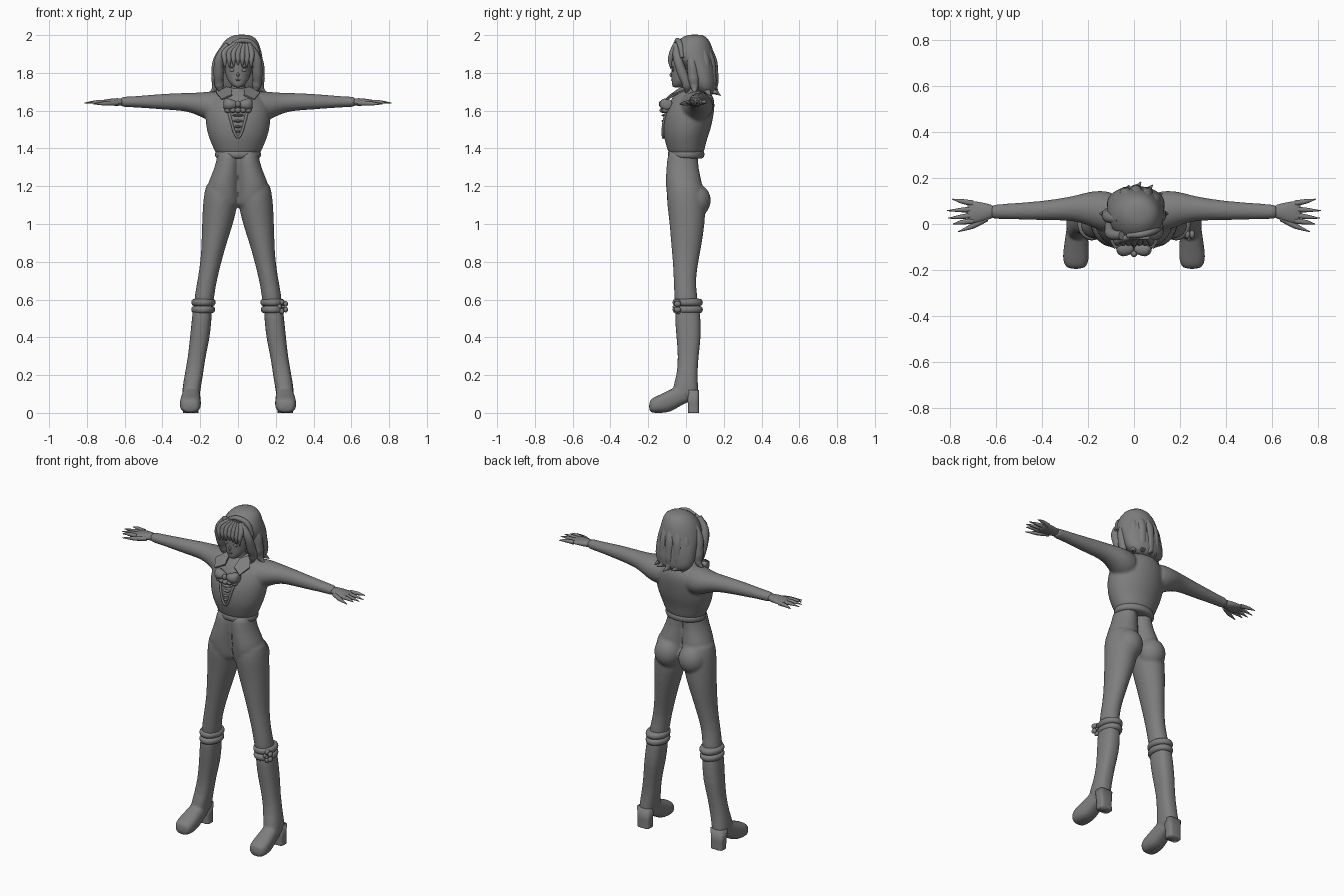
import bpy, bmesh, math
from mathutils import Vector

if "Cube" in bpy.data.objects:
    bpy.data.objects.remove(bpy.data.objects["Cube"], do_unlink=True)

grey = bpy.data.materials.new("plain grey")
grey.use_nodes = True
GREY = (0.21, 0.21, 0.21, 1)
grey.diffuse_color = GREY
grey.node_tree.nodes["Principled BSDF"].inputs["Base Color"].default_value = GREY

# Position of the lengthwise, first and second coordinate for each loft direction
ORDER = {"x": (2, 0, 1), "y": (0, 2, 1), "z": (0, 1, 2)}


def add_loft(bm, axis, rings, power=1.0, sides=24):
    """Skin rounded sections given as (station, low u, high u, low v, high v)."""
    loops = []
    for station, u_low, u_high, v_low, v_high in rings:
        loop = []
        for i in range(sides):
            angle = math.tau * i / sides
            c, s = math.cos(angle), math.sin(angle)
            u = (u_low + u_high + (u_high - u_low) * math.copysign(abs(c) ** power, c)) / 2
            v = (v_low + v_high + (v_high - v_low) * math.copysign(abs(s) ** power, s)) / 2
            place = {"x": (station, u, v), "y": (u, station, v), "z": (u, v, station)}[axis]
            loop.append(bm.verts.new(place))
        loops.append(loop)
    for lower, upper in zip(loops, loops[1:]):
        for i in range(sides):
            j = (i + 1) % sides
            bm.faces.new((lower[i], lower[j], upper[j], upper[i]))
    bm.faces.new(loops[0])
    bm.faces.new(loops[-1])


def add_ball(bm, center, size):
    ball = bmesh.ops.create_uvsphere(bm, u_segments=20, v_segments=12, radius=1)["verts"]
    for vert in ball:
        vert.co = Vector(a * b for a, b in zip(vert.co, size)) + Vector(center)


def finish(name, mesh, mirror=False, subdivide=0, blend=0.0, smooth=4):
    ob = bpy.data.objects.new(name, mesh)
    bpy.context.collection.objects.link(ob)
    mesh.materials.clear()
    mesh.materials.append(grey)
    for poly in mesh.polygons:
        poly.use_smooth = True
        poly.material_index = 0
    if subdivide:
        ob.modifiers.new("rounding", "SUBSURF").levels = subdivide
        ob.modifiers["rounding"].render_levels = subdivide
    if mirror:
        ob.modifiers.new("other side", "MIRROR").use_mirror_merge = False
    if blend:
        fuse = ob.modifiers.new("fuse", "REMESH")
        fuse.mode = "VOXEL"
        fuse.voxel_size = blend
        fuse.use_smooth_shade = True
        soft = ob.modifiers.new("soften", "SMOOTH")
        soft.iterations = smooth
    return ob


def part(name, lofts=(), balls=(), power=1.0, subdivide=1, **options):
    bm = bmesh.new()
    for axis, rings in lofts:
        add_loft(bm, axis, rings, power)
    for center, size in balls:
        add_ball(bm, center, size)
    bmesh.ops.recalc_face_normals(bm, faces=bm.faces)
    mesh = bpy.data.meshes.new(name)
    bm.to_mesh(mesh)
    bm.free()
    return finish(name, mesh, subdivide=subdivide, **options)


def strands(name, paths, **options):
    """Tapering tubes through points given as (x, y, z, radius)."""
    curve = bpy.data.curves.new(name + "_path", "CURVE")
    curve.dimensions = "3D"
    curve.bevel_depth = 1
    curve.bevel_resolution = 3
    curve.resolution_u = 8
    curve.use_fill_caps = True
    for path in paths:
        spline = curve.splines.new("BEZIER")
        spline.bezier_points.add(len(path) - 1)
        for knot, (x, y, z, radius) in zip(spline.bezier_points, path):
            knot.co = (x, y, z)
            knot.radius = radius
            knot.handle_left_type = knot.handle_right_type = "AUTO"
    helper = bpy.data.objects.new(name + "_path", curve)
    bpy.context.collection.objects.link(helper)
    bpy.context.view_layer.update()
    graph = bpy.context.evaluated_depsgraph_get()
    mesh = bpy.data.meshes.new_from_object(helper.evaluated_get(graph))
    bpy.data.objects.remove(helper, do_unlink=True)
    return finish(name, mesh, **options)


def plate(name, points, thickness=0.008):
    mesh = bpy.data.meshes.new(name)
    mesh.from_pydata(points, [], [range(len(points))])
    ob = finish(name, mesh, mirror=True)
    ob.modifiers.new("thickness", "SOLIDIFY").thickness = thickness
    for poly in mesh.polygons:
        poly.use_smooth = False


def even(rings):
    """Sections symmetric in x, given as (z, half width, front, back)."""
    return [(z, -half, half, front, back) for z, half, front, back in rings]


# Trousers: hips, thighs and seat fused together
hips = even([(1.4, .11, -.095, .075), (1.33, .113, -.102, .06), (1.26, .14, -.107, .075),
             (1.2, .168, -.108, .09), (1.13, .16, -.1, .09), (1.08, .08, -.07, .06)])
thigh = [(1.24, .01, .165, -.09, .08), (1.16, -.003, .18, -.104, .1), (1.1, .002, .187, -.1, .105),
         (1.0, .025, .191, -.087, .1), (.9, .06, .193, -.08, .085), (.8, .087, .199, -.07, .066),
         (.7, .113, .215, -.065, .05), (.62, .125, .23, -.063, .06), (.54, .135, .238, -.06, .07)]
left_hips = [(z, -.01, high, front, back) for z, low, high, front, back in hips]
part("trousers", [("z", left_hips), ("z", thigh)],
     [((.082, .05, 1.125), (.083, .083, .09))], mirror=True, blend=.008, smooth=6)

# Boots: shaft and rounded foot, block heel, two rolled cuffs
shaft = [(.6, .133, .237, -.058, .07), (.5, .14, .243, -.06, .077), (.4, .148, .255, -.05, .08),
         (.3, .172, .264, -.042, .066), (.2, .185, .283, -.047, .06), (.13, .198, .295, -.075, .065),
         (.07, .203, .297, -.06, .07)]
foot = [(.04, .21, .285, .065, .14), (-.03, .2, .295, .04, .15), (-.08, .198, .302, .003, .125),
        (-.13, .195, .31, -.001, .1), (-.17, .198, .308, -.001, .083), (-.197, .215, .29, .004, .066)]
part("boots", [("z", shaft), ("y", foot)], power=.8, mirror=True, blend=.007, smooth=3)
heel = [(.12, .205, .295, .0, .07), (.05, .21, .29, .01, .068), (.005, .21, .29, .01, .07),
        (0, .21, .29, .01, .07)]
part("boot_heels", [("z", heel)], power=.5, mirror=True, subdivide=0)
cuffs = []
for base, swell in ((.53, 0), (.568, .003)):
    outline = [(base + rise, .133 - grow - swell, .236 + grow, -.06 - grow, .078 + grow)
               for rise, grow in ((-.004, -.01), (0, .008), (.018, .014), (.034, .008), (.038, -.01))]
    cuffs.append(("z", outline))
part("boot_cuffs", cuffs, mirror=True)

# Flower clasp on the left boot
petals = [((.238 + .018 * math.cos(a), -.045, .562 + .026 * math.sin(a)), (.012, .018, .015))
          for a in (math.tau * (k + .5) / 5 for k in range(5))]
part("boot_clasp", balls=petals + [((.238, -.06, .562), (.008, .012, .008))], subdivide=0)

# Jacket: chest and sleeves fused together
chest = even([(1.35, .112, -.088, .09), (1.4, .13, -.1, .1), (1.45, .153, -.117, .112),
              (1.5, .168, -.122, .132), (1.56, .175, -.12, .144), (1.62, .172, -.1, .154),
              (1.67, .14, -.075, .15), (1.71, .075, -.04, .12), (1.73, .04, -.01, .09)])
sleeve = [(.06, -.05, .14, 1.53, 1.71), (.15, -.03, .147, 1.54, 1.702), (.2, -.005, .14, 1.57, 1.697),
          (.25, .01, .125, 1.59, 1.694), (.3, .016, .115, 1.6, 1.694), (.4, .016, .1, 1.606, 1.689),
          (.5, .019, .093, 1.614, 1.681), (.58, .022, .086, 1.619, 1.674), (.63, .02, .086, 1.617, 1.676)]
half_chest = [(z, -.02, high, front, back) for z, low, high, front, back in chest]
part("jacket", [("z", chest), ("x", sleeve)], mirror=True, blend=.008, smooth=5)
hem = [(1.345, .105, -.08, .08), (1.35, .12, -.094, .095), (1.368, .124, -.098, .1),
       (1.385, .12, -.095, .096), (1.395, .11, -.085, .085)]
part("jacket_hem", [("z", even(hem))])

# Neckline edging and shirt bands
strands("neckline", [[(.052, -.098, 1.61, .008), (.035, -.118, 1.54, .007), (.012, -.122, 1.47, .007),
                      (0, -.12, 1.455, .006)]], mirror=True)
part("shirt_bands", balls=[((0, -.115, z), (w, .014, .007)) for z, w in
                           ((1.575, .03), (1.545, .026), (1.515, .02), (1.49, .012))], subdivide=0)

# Hands with tapering fingers
palm = [(.6, .028, .078, 1.628, 1.666), (.64, .018, .09, 1.624, 1.667), (.69, .0, .1, 1.628, 1.662),
        (.73, .006, .1, 1.634, 1.655)]
part("palms", [("x", palm)], mirror=True)
fingers = [[(.7, base, 1.645, .013), (.75, (base + tip) / 2, 1.646, .01), (reach, tip, 1.641, .002)]
           for base, tip, reach in ((.014, .0, .787), (.038, .025, .808), (.064, .058, .812), (.09, .108, .79))]
fingers.append([(.64, .025, 1.64, .014), (.7, -.008, 1.638, .012), (.765, -.034, 1.635, .002)])
strands("fingers", fingers, mirror=True)

# Neck, choker and head
neck = even([(1.64, .045, -.03, .08), (1.69, .036, -.03, .055), (1.78, .036, -.03, .06)])
part("neck", [("z", neck)])
choker = even([(1.665, .046, -.045, .065), (1.675, .05, -.05, .07), (1.715, .043, -.04, .062),
               (1.72, .034, -.03, .055)])
part("choker", [("z", choker)])
skull = even([(1.722, .016, -.068, -.03), (1.735, .034, -.075, .0), (1.76, .056, -.076, .03),
              (1.8, .07, -.078, .09), (1.85, .076, -.08, .11), (1.91, .075, -.075, .11), (1.96, .05, -.03, .09)])
part("head", [("z", skull)])
part("eyes", balls=[((.031, -.069, 1.815), (.014, .006, .009)), ((.032, -.07, 1.832), (.017, .006, .003))],
     mirror=True, subdivide=0)
part("nose_and_lips", balls=[((0, -.077, 1.79), (.007, .01, .012)), ((0, -.073, 1.762), (.014, .006, .005))],
     subdivide=0)

# Hair: swept crown, side locks, fringe and flicked ends
crown = [(2.004, -.015, .055, .01, .085), (1.985, -.06, .1, -.03, .117), (1.94, -.095, .118, -.072, .14),
         (1.89, -.112, .13, -.082, .15), (1.86, -.116, .132, -.05, .154), (1.82, -.118, .134, .0, .16),
         (1.75, -.12, .136, .02, .167), (1.71, -.11, .12, .04, .165), (1.68, -.07, .08, .08, .15)]
part("hair", [("z", crown)])
for side, name in ((1, "left"), (-1, "right")):
    strands(name + "_hair_locks", [
        [(.05 * side, -.05, 1.95, .02), (.096 * side, -.045, 1.88, .024), (.102 * side, -.02, 1.8, .027),
         (.098 * side, .005, 1.73, .024), (.085 * side, .0, 1.69, .003)],
        [(.06 * side, .02, 1.95, .02), (.108 * side, .03, 1.86, .026), (.112 * side, .04, 1.77, .03),
         (.12 * side, .045, 1.72, .02), (.15 * side, .045, 1.695, .002)]])
fringe = []
for k in range(7):
    x = -.072 + .024 * k
    fringe.append([(.02 + x * .5, -.055, 1.955, .012), (x, -.073, 1.905, .016),
                   (x * .98, -.083, 1.87, .013), (x * .95, -.08, 1.84 - abs(x) * .25, .003)])
strands("fringe", fringe)
back_locks = []
for k, turn in enumerate((-50, -25, 0, 25, 50)):
    s, c = math.sin(math.radians(turn)), math.cos(math.radians(turn))
    drop = 1.68 + .012 * (k % 2)
    back_locks.append([(.02 + .075 * s, .03 + .075 * c, 1.95, .02), (.01 + .1 * s, .03 + .105 * c, 1.86, .03),
                       (.01 + .11 * s, .035 + .108 * c, 1.76, .03), (.01 + .11 * s, .04 + .11 * c, 1.71, .02),
                       (.03 + .12 * s, .04 + .143 * c, drop, .002)])
strands("back_hair_locks", back_locks)
strands("swept_parting", [[(-.03, -.05, 1.955, .01), (.03, -.045, 1.972, .014), (.085, -.03, 1.945, .016),
                           (.112, -.02, 1.88, .01)]])

# Pointed collar and ruffled bow
plate("collar", [(.035, -.03, 1.715), (.06, .03, 1.72), (.115, -.045, 1.69), (.085, -.105, 1.655), (.03, -.08, 1.68)])
bow = [(.0, -.125, -.095, 1.62, 1.645), (.02, -.135, -.09, 1.61, 1.655), (.05, -.145, -.075, 1.6, 1.667),
       (.072, -.13, -.07, 1.605, 1.664), (.078, -.115, -.08, 1.615, 1.65)]
part("bow", [("x", bow)], mirror=True)
ruffle = [((x, -.122 + abs(x) * .25, 1.602), (.017, .018, .014)) for x in (-.054, -.027, 0, .027, .054)]
part("bow_ruffle", balls=ruffle + [((0, -.13, 1.635), (.014, .014, .018))], subdivide=0)
